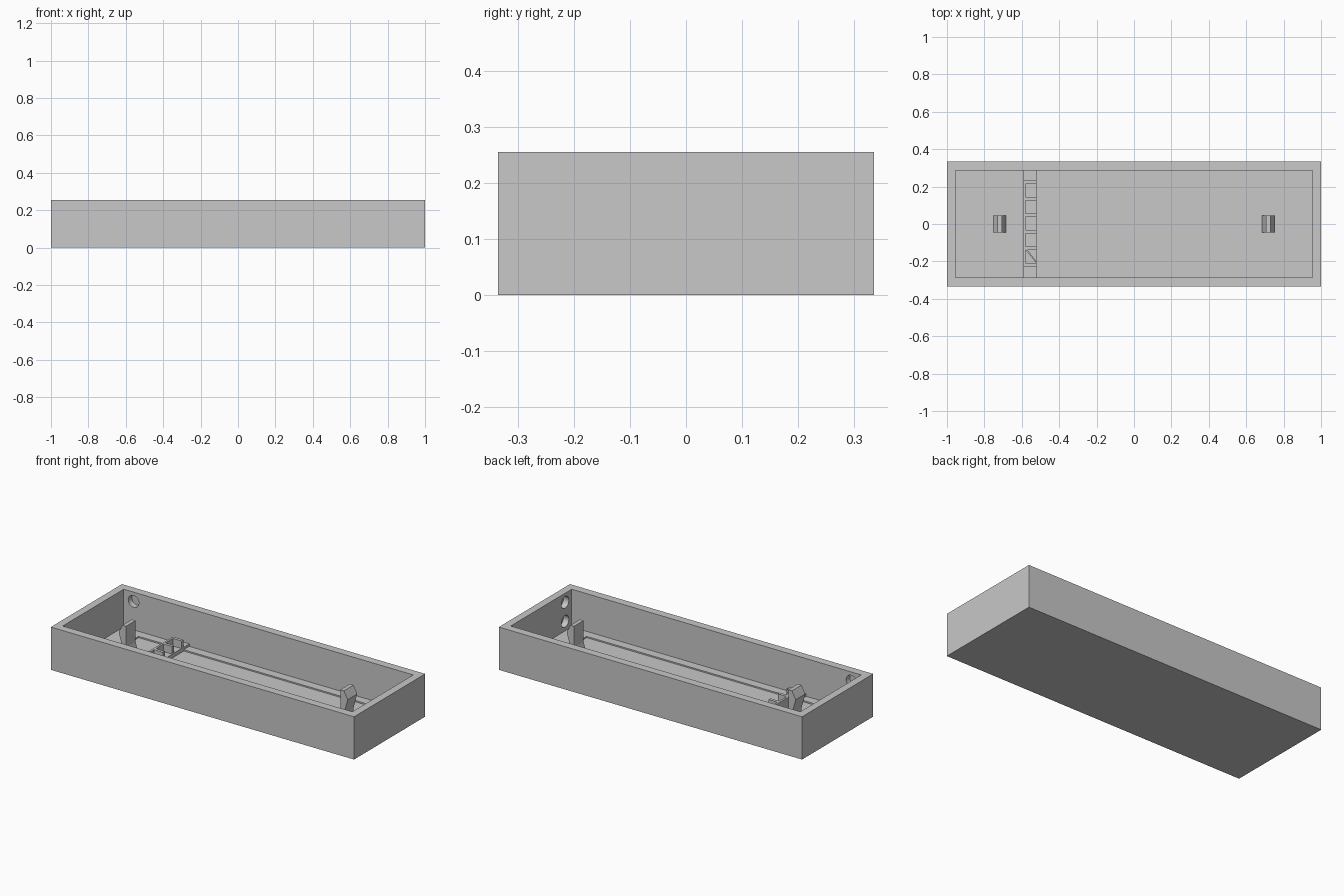
import bpy, bmesh, math
from mathutils import Matrix, Vector

cube = bpy.data.objects.get("Cube")
if cube:
    bpy.data.objects.remove(cube, do_unlink=True)

grey = bpy.data.materials.new("plain grey")
grey.use_nodes = True
grey.diffuse_color = (0.58, 0.58, 0.58, 1)
grey.node_tree.nodes["Principled BSDF"].inputs["Base Color"].default_value = grey.diffuse_color

FLOOR = 0.03
HEIGHT = 0.255


def make(name, bm):
    bmesh.ops.recalc_face_normals(bm, faces=bm.faces)
    mesh = bpy.data.meshes.new(name)
    bm.to_mesh(mesh)
    bm.free()
    mesh.materials.append(grey)
    obj = bpy.data.objects.new(name, mesh)
    bpy.context.collection.objects.link(obj)
    return obj


def add_box(bm, x, y, z):
    size = Vector((x[1] - x[0], y[1] - y[0], z[1] - z[0]))
    centre = Vector((sum(x), sum(y), sum(z))) / 2
    bmesh.ops.create_cube(bm, size=1, matrix=Matrix.Translation(centre) @ Matrix.Diagonal(size.to_4d()))


def box(name, x, y, z):
    bm = bmesh.new()
    add_box(bm, x, y, z)
    return make(name, bm)


def prism(name, points, offset):
    bm = bmesh.new()
    face = bm.faces.new([bm.verts.new(p) for p in points])
    result = bmesh.ops.extrude_face_region(bm, geom=[face])
    verts = [g for g in result["geom"] if isinstance(g, bmesh.types.BMVert)]
    bmesh.ops.translate(bm, verts=verts, vec=offset)
    return make(name, bm)


def cut(target, cutter):
    cutter.hide_render = True
    mod = target.modifiers.new("cut", "BOOLEAN")
    mod.operation = "DIFFERENCE"
    mod.solver = "EXACT"
    mod.object = cutter
    bpy.context.view_layer.objects.active = target
    bpy.ops.object.modifier_apply(modifier=mod.name)
    bpy.data.objects.remove(cutter, do_unlink=True)


# Open tray with a shallow recess in its floor
tray = box("tray", (-1, 1), (-0.335, 0.335), (0, HEIGHT))
cut(tray, box("cavity", (-0.955, 0.955), (-0.287, 0.287), (FLOOR, 0.4)))
cut(tray, box("floor_recess", (-0.82, 0.82), (-0.235, 0.235), (FLOOR - 0.008, 0.2)))

# Blind round sockets inside the walls: position and drilling axis
sockets = [((-0.89, 0.287, 0.2), "X"), ((-0.89, -0.287, 0.2), "X"),
           ((0.955, -0.225, 0.2), "Y"), ((0.955, -0.225, 0.087), "Y")]
for place, axis in sockets:
    bm = bmesh.new()
    bmesh.ops.create_cone(bm, cap_ends=True, segments=32, radius1=0.035, radius2=0.035, depth=0.07,
                          matrix=Matrix.Translation(place) @ Matrix.Rotation(math.pi / 2, 4, axis))
    cut(tray, make("socket", bm))

# Snap hooks facing the two ends
profile = [(0.685, 0.02), (0.707, 0.1), (0.707, 0.227), (0.73, 0.227),
           (0.755, 0.18), (0.73, 0.09), (0.73, 0.02)]
for side, label in ((1, "left"), (-1, "right")):
    prism(label + "_snap_hook", [(side * x, -0.045, z) for x, z in profile], (0, 0.09, 0))

# Low crossbar from wall to wall
box("crossbar", (-0.592, -0.522), (-0.287, 0.287), (0.02, 0.045))

# Comb holder on the crossbar
bm = bmesh.new()
add_box(bm, (-0.592, -0.58), (-0.226, 0.232), (0.04, 0.09))
for i in range(6):
    y = -0.217 + i * 0.088
    add_box(bm, (-0.581, -0.522), (y - 0.009, y + 0.009), (0.04, 0.09))
make("comb_holder", bm)

# Diagonal gusset in the end cell
prism("gusset", [(-0.58, -0.138, 0.04), (-0.57, -0.138, 0.04),
                 (-0.522, -0.2, 0.04), (-0.522, -0.21, 0.04)], (0, 0, 0.05))
